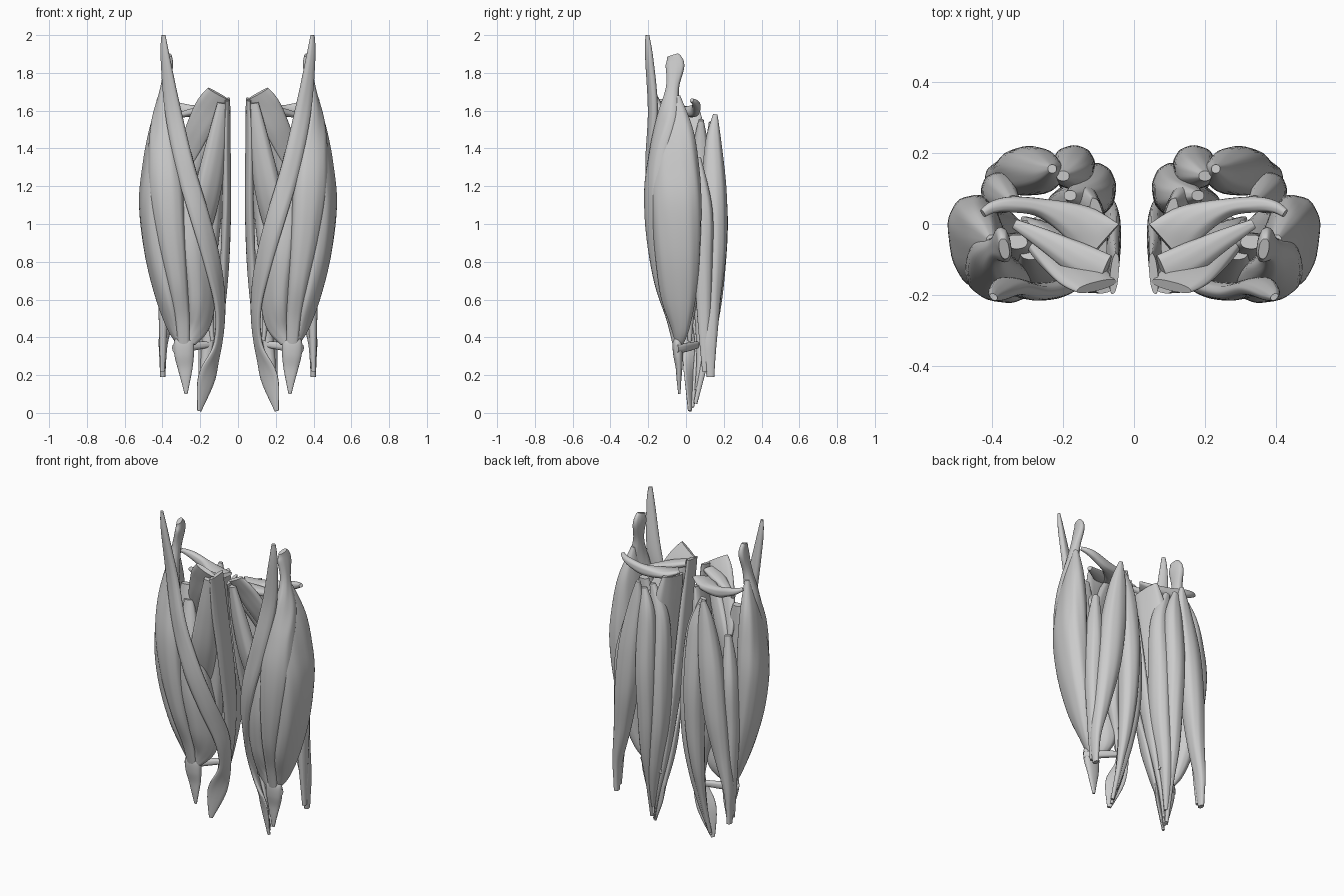
import bpy, bmesh, math
from mathutils import Vector

SIDES, STEPS = 40, 7


def spline(rows):
    """Catmull-Rom through rows of (x, y, z, half_width, half_thickness, angle)."""
    out, n = [], len(rows)
    for i in range(n - 1):
        p = [rows[max(0, min(n - 1, j))] for j in (i - 1, i, i + 1, i + 2)]
        for s in range(STEPS + (i == n - 2)):
            t = s / STEPS
            out.append([0.5 * (2 * b + (c - a) * t + (2 * a - 5 * b + 4 * c - d) * t * t
                               + (3 * b - a - 3 * c + d) * t ** 3) for a, b, c, d in zip(*p)])
    return out


def muscle(name, *rows, fibre=0.012):
    """Loft oval sections along a path, with faint fibre ridges, mirrored to both legs."""
    rings = spline(rows)
    pts = [Vector(r[:3]) for r in rings]
    bm, loops = bmesh.new(), []
    for i, r in enumerate(rings):
        tan = (pts[min(i + 1, len(pts) - 1)] - pts[max(i - 1, 0)]).normalized()
        ang = math.radians(r[5])
        u = Vector((math.cos(ang), math.sin(ang), 0))
        u = (u - tan * u.dot(tan)).normalized()
        v = tan.cross(u)
        w, h = max(r[3], 0.004), max(r[4], 0.004)
        loop = []
        for k in range(SIDES):
            a = 2 * math.pi * k / SIDES
            f = 1 + fibre * math.sin(9 * a + i * 0.22) + fibre * 0.6 * math.sin(5 * a - i * 0.15)
            c, s = math.cos(a), math.sin(a)
            loop.append(bm.verts.new(pts[i] + u * (w * f * math.copysign(abs(c) ** 0.88, c))
                                     + v * (h * f * math.copysign(abs(s) ** 0.88, s))))
        loops.append(loop)
    for A, B in zip(loops, loops[1:]):
        for k in range(SIDES):
            j = (k + 1) % SIDES
            bm.faces.new((A[k], A[j], B[j], B[k]))
    bm.faces.new(loops[0])
    bm.faces.new(loops[-1])
    bmesh.ops.recalc_face_normals(bm, faces=bm.faces)
    me = bpy.data.meshes.new(name)
    bm.to_mesh(me)
    bm.free()
    ob = bpy.data.objects.new(name, me)
    bpy.context.collection.objects.link(ob)
    mod = ob.modifiers.new("both_legs", 'MIRROR')
    mod.use_mirror_merge = False
    bpy.ops.object.select_all(action='DESELECT')
    ob.select_set(True)
    bpy.context.view_layer.objects.active = ob
    bpy.ops.object.shade_smooth_by_angle(angle=math.radians(50))


# Long strap crossing the front of the thigh
muscle("sartorius_strap",
       (.395, -.205, 2.0, .012, .008, 40), (.385, -.195, 1.88, .026, .018, 30),
       (.345, -.175, 1.6, .044, .024, 15), (.28, -.19, 1.3, .05, .025, 5),
       (.2, -.178, 1.03, .053, .025, -20), (.137, -.12, .8, .052, .024, -40),
       (.096, -.03, .57, .05, .02, -65), (.106, .02, .37, .04, .016, -65),
       (.165, .025, .19, .056, .013, -35), (.205, .02, 0.01, .012, .008, -35))

# Front of thigh: quadriceps group
muscle("rectus_femoris",
       (.365, -.07, 1.895, .03, .014, 80), (.368, -.058, 1.84, .05, .022, 80),
       (.385, -.072, 1.72, .035, .026, 80), (.4, -.095, 1.56, .065, .045, 50),
       (.395, -.13, 1.38, .08, .06, 20), (.38, -.152, 1.18, .09, .066, 15),
       (.355, -.155, .95, .075, .055, 10), (.32, -.13, .7, .052, .04, 0),
       (.295, -.085, .5, .038, .02, 0), (.287, -.055, .36, .03, .015, 0))
muscle("vastus_lateralis",
       (.4, -.05, 1.68, .02, .015, 80), (.415, -.055, 1.5, .095, .05, 75),
       (.43, -.055, 1.3, .125, .072, 78), (.44, -.05, 1.1, .132, .08, 80),
       (.42, -.045, .85, .12, .072, 80), (.375, -.04, .62, .095, .058, 75),
       (.335, -.03, .45, .05, .035, 65), (.3, -.04, .36, .02, .015, 60))
muscle("vastus_medialis",
       (.29, -.08, 1.42, .03, .02, 0), (.26, -.11, 1.15, .07, .055, -10),
       (.225, -.1, .88, .09, .068, -30), (.2, -.06, .64, .09, .06, -45),
       (.205, -.035, .48, .068, .045, -35), (.25, -.045, .37, .025, .018, -10))
muscle("vastus_intermedius",
       (.33, -.05, 1.5, .03, .02, 0), (.32, -.07, 1.2, .1, .045, 0),
       (.31, -.07, .8, .1, .045, 0), (.29, -.05, .4, .03, .015, 0))
muscle("kneecap_and_ligament",
       (.287, -.045, .415, .03, .013, 0), (.287, -.045, .375, .052, .026, 0),
       (.285, -.042, .31, .052, .026, 0), (.28, -.037, .24, .04, .018, 0),
       (.277, -.037, .17, .024, .012, 0), (.275, -.035, .1, .008, .006, 0), fibre=0.003)

# Inner thigh: adductor group
muscle("gracilis",
       (.055, -.14, 1.66, .058, .012, 95), (.06, -.1, 1.42, .065, .02, 95),
       (.06, -.04, 1.1, .062, .023, 95), (.07, .015, .8, .05, .022, 100),
       (.09, .05, .55, .035, .02, 100), (.115, .065, .38, .02, .015, 100),
       (.16, .055, .2, .02, .01, 120), (.2, .035, .03, .008, .006, 120))
muscle("adductor_longus",
       (.08, -.175, 1.64, .03, .018, -20), (.12, -.145, 1.4, .058, .04, -25),
       (.165, -.11, 1.15, .075, .045, -30), (.22, -.05, .88, .055, .028, -35),
       (.27, 0, .68, .02, .01, -35))
muscle("pectineus",
       (.105, -.175, 1.69, .065, .014, 0), (.15, -.145, 1.62, .075, .022, 0),
       (.21, -.1, 1.5, .068, .026, 10), (.27, -.04, 1.36, .055, .02, 20),
       (.3, 0, 1.26, .02, .01, 30))
muscle("adductor_brevis",
       (.08, -.13, 1.61, .045, .02, 40), (.16, -.08, 1.48, .05, .028, 20),
       (.25, -.02, 1.3, .05, .024, 20), (.3, .01, 1.12, .02, .01, 20))
muscle("adductor_magnus",
       (.1, -.01, 1.59, .085, .02, 80), (.125, .015, 1.4, .1, .045, 75),
       (.16, .025, 1.05, .09, .065, 65), (.18, .025, .75, .07, .045, 50),
       (.15, .02, .52, .025, .02, 60), (.135, .02, .38, .01, .01, 60))

# Short straps across the hip
muscle("obturator_strap",
       (.08, -.13, 1.63, .045, .02, 90), (.16, -.095, 1.61, .045, .024, 90),
       (.25, -.045, 1.59, .03, .02, 90), (.335, .0, 1.57, .014, .012, 90))
muscle("hip_crescent",
       (.09, -.055, 1.605, .075, .014, 78), (.155, .0, 1.595, .056, .026, 78),
       (.26, .045, 1.6, .027, .032, 90), (.345, .055, 1.625, .022, .025, 90),
       (.395, .048, 1.642, .017, .017, 90), (.425, .03, 1.655, .012, .01, 90))

# Back of thigh: hamstring group
muscle("biceps_femoris_long",
       (.23, .155, 1.58, .012, .012, 0), (.245, .145, 1.43, .048, .043, 0),
       (.282, .148, 1.16, .073, .067, -5), (.315, .148, .88, .07, .066, -8),
       (.355, .133, .61, .048, .052, -5), (.392, .125, .4, .027, .04, 0),
       (.398, .125, .28, .018, .03, 0), (.398, .13, .19, .014, .02, 0))
muscle("biceps_femoris_short",
       (.34, .06, 1.35, .02, .02, 0), (.375, .085, 1.08, .045, .055, 0),
       (.385, .09, .8, .045, .05, 0), (.395, .095, .5, .025, .035, 0),
       (.4, .1, .22, .012, .014, 0))
muscle("semitendinosus",
       (.2, .135, 1.54, .018, .014, 0), (.175, .145, 1.37, .05, .045, 0),
       (.17, .16, 1.05, .06, .06, 0), (.17, .15, .75, .053, .057, 0),
       (.18, .135, .5, .037, .04, 0), (.19, .1, .28, .018, .02, 0),
       (.205, .05, .05, .01, .01, 0))
muscle("semimembranosus",
       (.18, .08, 1.55, .018, .014, 0), (.13, .08, 1.35, .055, .05, 0),
       (.11, .095, 1.02, .058, .07, 0), (.115, .1, .7, .055, .07, 0),
       (.145, .1, .45, .042, .05, 0), (.17, .085, .27, .028, .03, 0),
       (.19, .06, .12, .012, .014, 0))

# Small band behind the knee
muscle("knee_band",
       (.115, .088, .368, .012, .014, 90), (.2, .045, .357, .016, .02, 90),
       (.29, -.01, .345, .018, .024, 90), (.34, -.05, .34, .013, .02, 90))
